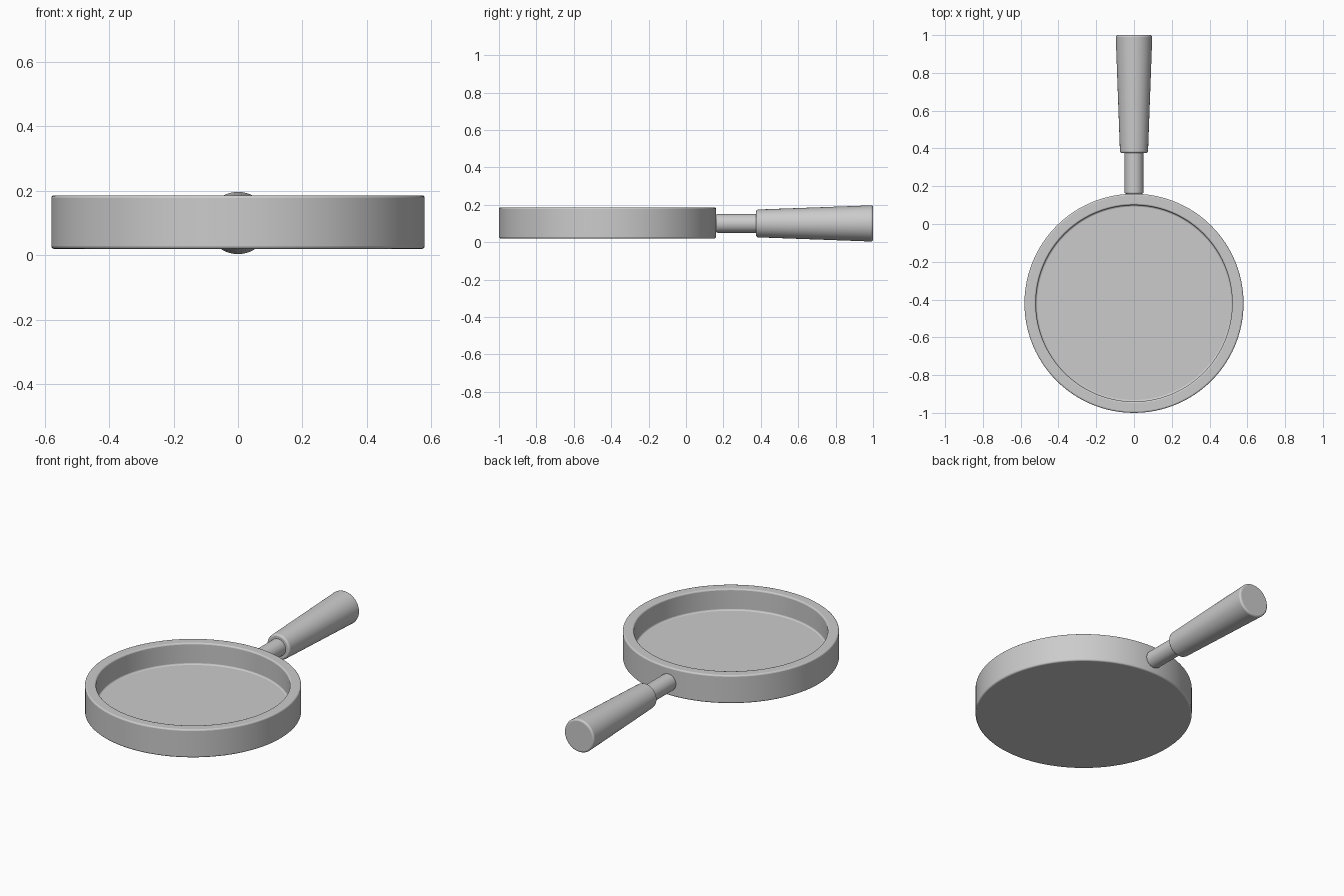
import bpy, bmesh, math
from mathutils import Matrix

if "Cube" in bpy.data.objects:
    bpy.data.objects.remove(bpy.data.objects["Cube"])


def lathe(name, profile, matrix, bevel, segments=96):
    """Spin an (r, z) profile around z, then round its hard edges."""
    bm = bmesh.new()
    verts = [bm.verts.new((r, 0, z)) for r, z in profile]
    edges = [bm.edges.new(p) for p in zip(verts, verts[1:])]
    bmesh.ops.spin(bm, geom=verts + edges, cent=(0, 0, 0), axis=(0, 0, 1),
                   angle=math.tau, steps=segments, use_duplicate=False)
    bmesh.ops.remove_doubles(bm, verts=bm.verts[:], dist=1e-4)
    bmesh.ops.recalc_face_normals(bm, faces=bm.faces[:])
    bm.transform(matrix)
    mesh = bpy.data.meshes.new(name)
    bm.to_mesh(mesh)
    bm.free()
    obj = bpy.data.objects.new(name, mesh)
    bpy.context.collection.objects.link(obj)
    mod = obj.modifiers.new("rounded_edges", 'BEVEL')
    mod.width = bevel
    mod.segments = 3
    mod.limit_method = 'ANGLE'
    mod.angle_limit = math.radians(40)
    bpy.ops.object.select_all(action='DESELECT')
    obj.select_set(True)
    bpy.context.view_layer.objects.active = obj
    bpy.ops.object.shade_smooth_by_angle(angle=math.radians(40))
    return obj


# Round pan with a recessed floor
lathe("pan", [(0, 0.02), (0.58, 0.02), (0.58, 0.186), (0.52, 0.186),
              (0.52, 0.06), (0, 0.06)],
      Matrix.Translation((0, -0.42, 0)), 0.008)

# Handle parts lie along +y at mid height
along_y = Matrix.Translation((0, 0, 0.1)) @ Matrix.Rotation(-math.pi / 2, 4, 'X')
lathe("handle_neck", [(0, 0.16), (0.05, 0.16), (0.05, 0.40), (0, 0.40)],
      along_y, 0.008, 48)
lathe("handle_grip", [(0, 0.375), (0.074, 0.375), (0.097, 1.0), (0, 1.0)],
      along_y, 0.01, 48)
